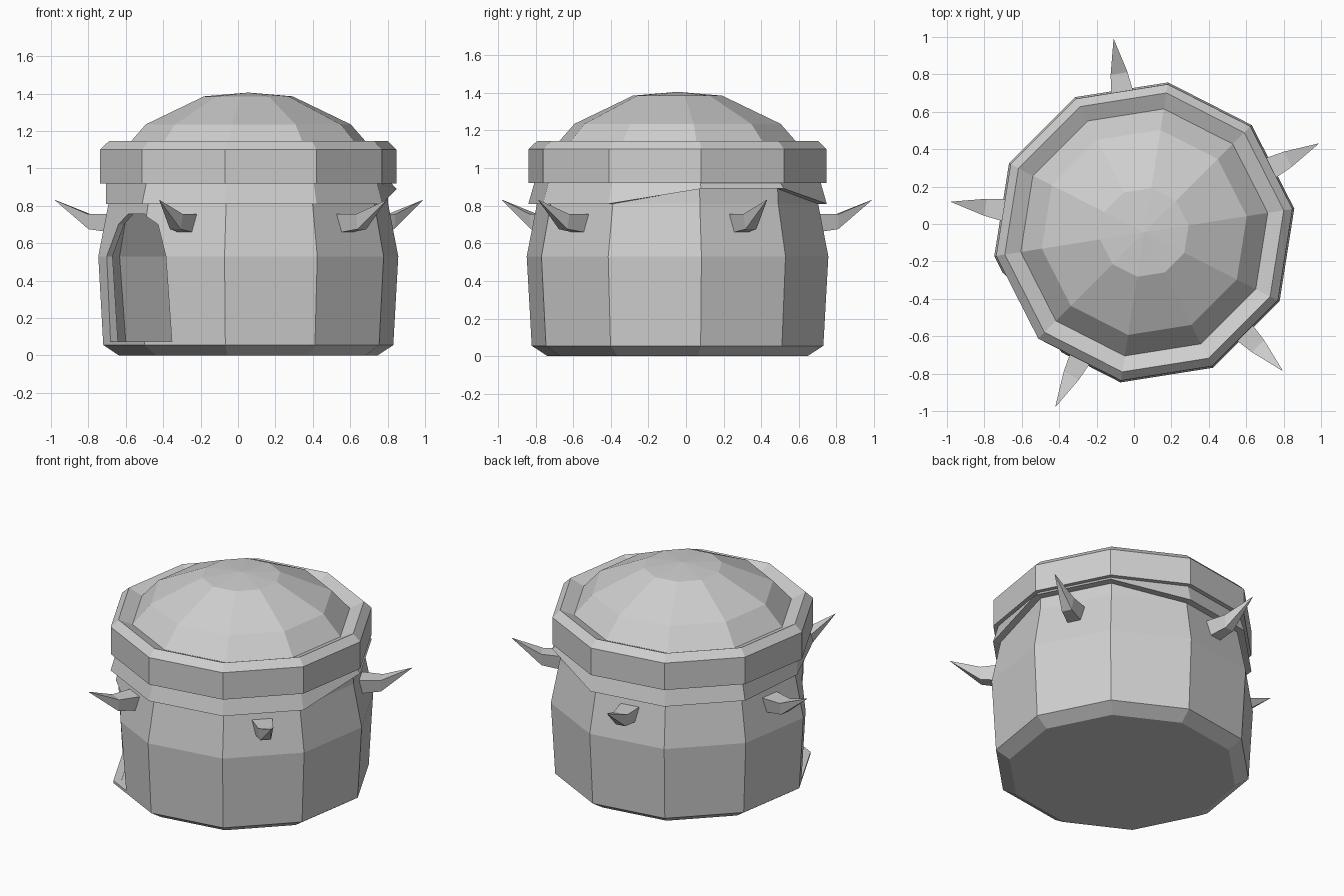
import bpy, bmesh
from math import sin, cos, radians
from mathutils import Vector

cube = bpy.data.objects.get("Cube")
if cube:
    bpy.data.objects.remove(cube, do_unlink=True)

SIDES = 10
CENTRE = Vector((0.055, -0.045, 0))

stone = bpy.data.materials.new("light_grey")
stone.use_nodes = True
GREY = (0.62, 0.62, 0.62, 1)
stone.diffuse_color = GREY
stone.node_tree.nodes["Principled BSDF"].inputs["Base Color"].default_value = GREY


def polar(angle, out, side, z):
    """Point at a distance out along a compass angle, shifted sideways."""
    a = radians(angle)
    return CENTRE + Vector((cos(a) * out - sin(a) * side,
                            sin(a) * out + cos(a) * side, z))


def finish(name, bm):
    bmesh.ops.recalc_face_normals(bm, faces=bm.faces)
    mesh = bpy.data.meshes.new(name)
    bm.to_mesh(mesh)
    bm.free()
    mesh.materials.append(stone)
    obj = bpy.data.objects.new(name, mesh)
    bpy.context.collection.objects.link(obj)
    return obj


def loft(name, rings, loop=False):
    """Bridge equal rings of points, closing the ends or joining them."""
    bm = bmesh.new()
    rows = [[bm.verts.new(p) for p in ring] for ring in rings]
    pairs = list(zip(rows, rows[1:]))
    if loop:
        pairs.append((rows[-1], rows[0]))
    else:
        bm.faces.new(rows[0])
        bm.faces.new(rows[-1])
    n = len(rows[0])
    for low, high in pairs:
        for i in range(n):
            j = (i + 1) % n
            bm.faces.new((low[i], low[j], high[j], high[i]))
    return finish(name, bm)


def ring(r, z):
    return [polar(9 + 360 / SIDES * i, r, 0, z) for i in range(SIDES)]


def lathe(name, profile, loop=False):
    return loft(name, [ring(r, z) for r, z in profile], loop)


def carve(target, cutter):
    mod = target.modifiers.new("carve", 'BOOLEAN')
    mod.operation = 'DIFFERENCE'
    mod.solver = 'EXACT'
    mod.object = cutter
    bpy.context.view_layer.objects.active = target
    bpy.ops.object.modifier_apply(modifier=mod.name)
    bpy.data.objects.remove(cutter, do_unlink=True)


# Hollow barrel-shaped body with an arched doorway
body = lathe("body", [(0.70, 0), (0.785, 0.055), (0.812, 0.53),
                      (0.757, 0.81), (0.75, 0.94)])
carve(body, lathe("cavity", [(0.735, 0.07), (0.772, 0.53), (0.72, 0.81),
                             (0.71, 0.88)]))
arch = [(-0.27, 0.073), (0.27, 0.073), (0.26, 0.53), (0.19, 0.70),
        (0.10, 0.755), (-0.10, 0.755), (-0.19, 0.70), (-0.27, 0.53)]
carve(body, loft("doorway", [[polar(216, out, s, z) for s, z in arch]
                             for out in (0.35, 1.0)]))

# Flared skirt under the lid, with its hem lifted over two corners
hem_out, hem_in = ring(0.803, 0.81), ring(0.745, 0.81)
for i in (0, 1):
    hem_out[i].z = hem_in[i].z = 0.89
hem_out[5] = polar(189, 0.77, 0, 0.81)
loft("skirt", [ring(0.77, 0.925), hem_out, hem_in, ring(0.74, 0.925)], loop=True)

# Lid rim with a bevelled top and an inward slope
lathe("lid_rim", [(0.66, 0.92), (0.802, 0.92), (0.802, 1.10),
                  (0.755, 1.145), (0.665, 1.105)], loop=True)

# Faceted dome rising to a low point
lathe("dome", [(0.68, 1.05), (0.67, 1.105), (0.555, 1.235), (0.24, 1.385),
               (0.004, 1.405)])

# Five upturned spikes, one on every second wall
for k in range(5):
    angle = 27 + 72 * k
    sections = []
    for out, half, low, high in ((0.72, 0.064, 0.655, 0.755),
                                 (0.86, 0.046, 0.675, 0.755),
                                 (1.046, 0.001, 0.829, 0.831)):
        sections.append([polar(angle, out, s * half, z) for s, z in
                         ((-0.7, low), (0.7, low), (1, high), (-1, high))])
    loft(f"spike_{k + 1}", sections)
